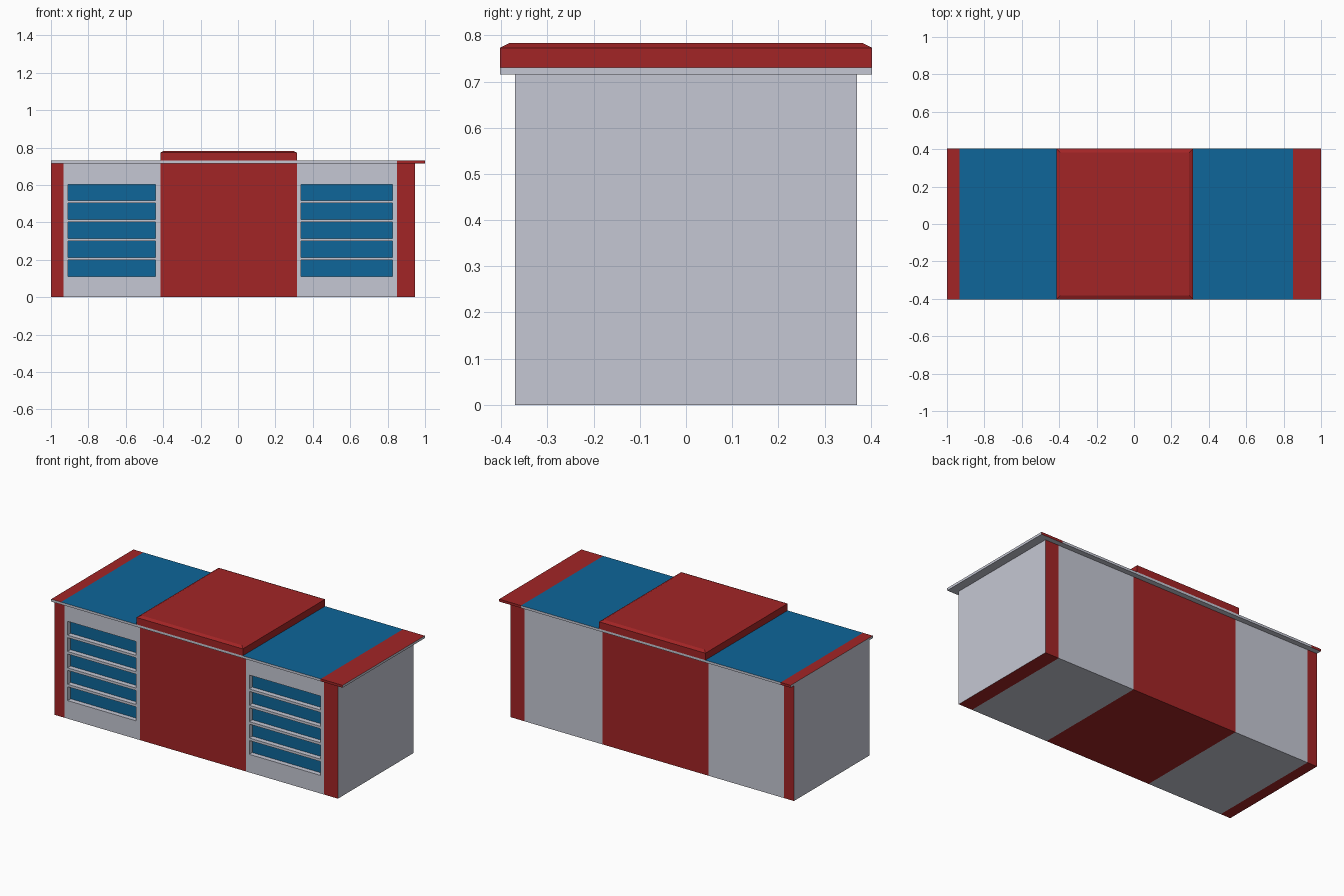
import bpy, bmesh
from mathutils import Vector

if "Cube" in bpy.data.objects:
    bpy.data.objects.remove(bpy.data.objects["Cube"])


def material(name, rgb):
    m = bpy.data.materials.new(name)
    m.diffuse_color = (*rgb, 1)
    m.use_nodes = True
    m.node_tree.nodes["Principled BSDF"].inputs["Base Color"].default_value = m.diffuse_color
    return m


MATS = [material("light grey", (0.56, 0.575, 0.655)),
        material("red", (0.365, 0.018, 0.019)),
        material("blue", (0.0044, 0.132, 0.32))]
GREY, RED, BLUE = 0, 1, 2


def box(x0, x1, y0, y1, z0, z1):
    bm = bmesh.new()
    bmesh.ops.create_cube(bm, size=1)
    for v in bm.verts:
        v.co = Vector((x1 if v.co.x > 0 else x0,
                       y1 if v.co.y > 0 else y0,
                       z1 if v.co.z > 0 else z0))
    return bm


def cut(bm, axis, values):
    normal = Vector((0, 0, 0))
    normal[axis] = 1
    for val in values:
        bmesh.ops.bisect_plane(bm, geom=bm.verts[:] + bm.edges[:] + bm.faces[:],
                               plane_co=normal * val, plane_no=normal)


def finish(bm, name):
    bm.normal_update()
    me = bpy.data.meshes.new(name)
    bm.to_mesh(me)
    bm.free()
    for m in MATS:
        me.materials.append(m)
    ob = bpy.data.objects.new(name, me)
    bpy.context.collection.objects.link(ob)
    return ob


# Cabinet body with red bands and recessed vent slots in the front
BANDS = (-0.932, -0.415, 0.315, 0.85)
VENTS = ((-0.91, -0.44), (0.337, 0.825))
SLOTS = [(0.112 + i * 0.1015, 0.198 + i * 0.1015) for i in range(5)]

bm = box(-1, 0.945, -0.37, 0.37, 0, 0.715)
cut(bm, 0, BANDS + VENTS[0] + VENTS[1])
cut(bm, 2, [z for s in SLOTS for z in s])
bm.normal_update()
slots = []
for f in bm.faces:
    c = f.calc_center_median()
    red = c.x < BANDS[0] or BANDS[1] < c.x < BANDS[2] or c.x > BANDS[3]
    f.material_index = RED if red and abs(f.normal.x) < 0.5 else GREY
    if (f.normal.y < -0.5 and any(a < c.x < b for a, b in VENTS)
            and any(a < c.z < b for a, b in SLOTS)):
        slots.append(f)
for f in bmesh.ops.extrude_discrete_faces(bm, faces=slots)["faces"]:
    f.material_index = BLUE
    bmesh.ops.translate(bm, verts=f.verts[:], vec=(0, 0.03, 0))
finish(bm, "cabinet_body")

# Thin roof slab: blue top with red end strips, grey edges
bm = box(-1, 1, -0.403, 0.403, 0.715, 0.73)
cut(bm, 0, BANDS)
bm.normal_update()
for f in bm.faces:
    x = f.calc_center_median().x
    if f.normal.z > 0.5:
        f.material_index = RED if x < BANDS[0] or x > BANDS[3] else BLUE
    elif abs(f.normal.y) > 0.5 and x > BANDS[3]:
        f.material_index = RED
    elif f.normal.y > 0.5 and x < BANDS[0]:
        f.material_index = RED
finish(bm, "roof_slab")

# Raised centre cover with a sloped rim
bm = box(-0.415, 0.315, -0.403, 0.403, 0.73, 0.773)
bm.normal_update()
top = [f for f in bm.faces if f.normal.z > 0.5]
top = bmesh.ops.extrude_discrete_faces(bm, faces=top)["faces"][0]
for v in top.verts:
    v.co.x += 0.02 if v.co.x < 0 else -0.02
    v.co.y += 0.02 if v.co.y < 0 else -0.02
    v.co.z = 0.783
for f in bm.faces:
    f.material_index = RED
finish(bm, "roof_cover")
